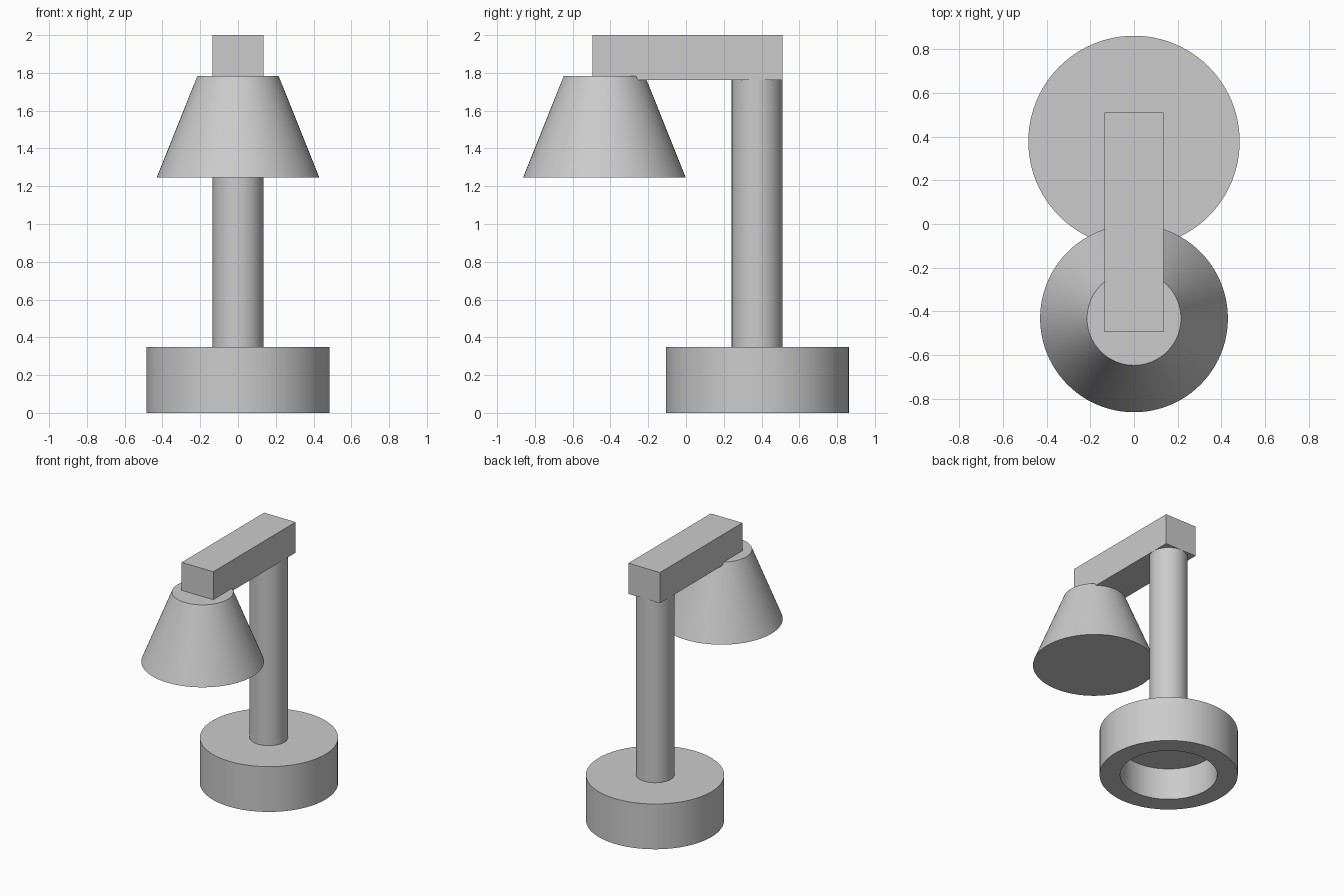
import bpy
import bmesh
from math import radians, tau
from mathutils import Vector

SIDES = 96

default_cube = bpy.data.objects.get("Cube")
if default_cube:
    bpy.data.objects.remove(default_cube, do_unlink=True)

# One plain grey for the whole lamp
grey = bpy.data.materials.new("grey")
grey.use_nodes = True
grey.diffuse_color = (0.6, 0.6, 0.6, 1)
grey.node_tree.nodes["Principled BSDF"].inputs["Base Color"].default_value = (0.6, 0.6, 0.6, 1)


def finish(name, bm, location):
    bmesh.ops.recalc_face_normals(bm, faces=bm.faces)
    mesh = bpy.data.meshes.new(name)
    bm.to_mesh(mesh)
    bm.free()
    mesh.materials.append(grey)
    obj = bpy.data.objects.new(name, mesh)
    obj.location = location
    bpy.context.collection.objects.link(obj)
    return obj


def lathe(name, y, profile):
    """Turn a (radius, height) profile around a vertical axis at y."""
    bm = bmesh.new()
    verts = [bm.verts.new((r, 0, z)) for r, z in profile]
    edges = [bm.edges.new(pair) for pair in zip(verts, verts[1:])]
    bmesh.ops.spin(bm, geom=verts + edges, cent=(0, 0, 0), axis=(0, 0, 1),
                   angle=tau, steps=SIDES, use_merge=True)
    bmesh.ops.remove_doubles(bm, verts=bm.verts, dist=0.0001)
    obj = finish(name, bm, (0, y, 0))
    bpy.ops.object.select_all(action="DESELECT")
    obj.select_set(True)
    bpy.context.view_layer.objects.active = obj
    bpy.ops.object.shade_smooth_by_angle(angle=radians(30))
    return obj


def box(name, low, high):
    low, high = Vector(low), Vector(high)
    bm = bmesh.new()
    bmesh.ops.create_cube(bm, size=1)
    bmesh.ops.scale(bm, vec=high - low, verts=bm.verts)
    return finish(name, bm, (low + high) / 2)


# Round foot, hollowed from below
lathe("base", 0.378, [(0, 0.245), (0.34, 0.245), (0.34, 0), (0.484, 0),
                      (0.484, 0.35), (0, 0.35)])

# Upright post, let into the foot and the arm
lathe("post", 0.376, [(0, 0.34), (0.134, 0.34), (0.134, 1.78), (0, 1.78)])

# Horizontal arm
box("arm", (-0.135, -0.495, 1.763), (0.135, 0.511, 2.0))

# Closed conical shade under the front of the arm
lathe("shade", -0.432, [(0, 1.247), (0.43, 1.247), (0.215, 1.784), (0, 1.784)])
